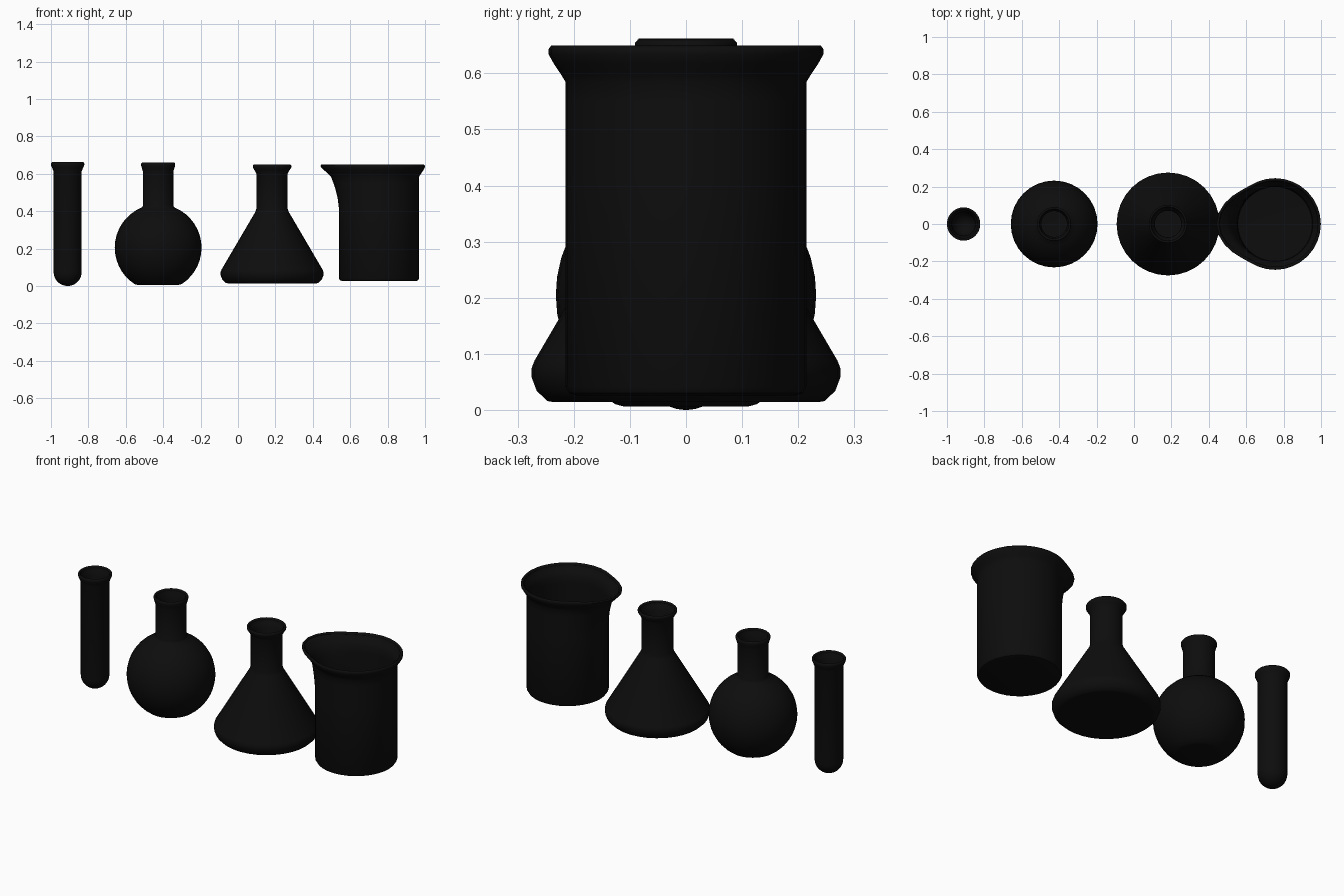
import bpy, bmesh, math

cube = bpy.data.objects.get("Cube")
if cube:
    bpy.data.objects.remove(cube, do_unlink=True)

COLOR = (0.004, 0.004, 0.004, 1)
black = bpy.data.materials.new("black glass")
black.use_nodes = True
black.diffuse_color = COLOR
black.node_tree.nodes["Principled BSDF"].inputs["Base Color"].default_value = COLOR

SIDES = 32


def arc(radius, center_z, start, end, steps):
    """Profile points on a circle, angles in degrees up from the horizontal."""
    angles = [math.radians(start + (end - start) * i / steps) for i in range(steps + 1)]
    return [(radius * math.cos(a), center_z + radius * math.sin(a)) for a in angles]


def flare(neck, lip, top):
    """Flared mouth with a softly rounded edge."""
    mid = (neck + lip) / 2
    return [(neck, top - 0.05), (mid, top - 0.032), (lip, top - 0.016),
            (lip, top - 0.006), (lip - 0.005, top)]


def vessel(name, x, profile, wall=0.012, bulge=None):
    """Spin a profile (radius, height) from the base centre up, then give it a wall."""
    bm = bmesh.new()
    pole = bm.verts.new((0, 0, profile[0][1]))
    rings = []
    for r, z in profile:
        ring = []
        for i in range(SIDES):
            a = math.tau * i / SIDES
            rr = r + (bulge(a, z) if bulge else 0)
            ring.append(bm.verts.new((rr * math.cos(a), rr * math.sin(a), z)))
        rings.append(ring)
    for i in range(SIDES):
        j = (i + 1) % SIDES
        bm.faces.new((pole, rings[0][j], rings[0][i]))
        for low, high in zip(rings, rings[1:]):
            bm.faces.new((low[i], low[j], high[j], high[i]))
    mesh = bpy.data.meshes.new(name)
    bm.to_mesh(mesh)
    bm.free()
    mesh.materials.append(black)
    ob = bpy.data.objects.new(name, mesh)
    ob.location.x = x
    bpy.context.collection.objects.link(ob)
    shell = ob.modifiers.new("wall", "SOLIDIFY")
    shell.thickness = wall
    shell.offset = -1
    bpy.ops.object.select_all(action="DESELECT")
    ob.select_set(True)
    bpy.context.view_layer.objects.active = ob
    bpy.ops.object.shade_smooth_by_angle(angle=math.radians(40))
    return ob


def spout(angle, z):
    """Pouring lip that pulls the upper wall out toward -x."""
    off = abs(angle - math.pi)
    reach = math.radians(62)
    if off >= reach or z < 0.42:
        return 0
    side = (0.5 + 0.5 * math.cos(math.pi * off / reach)) ** 1.1
    return 0.069 * min(1, (z - 0.42) / 0.225) ** 1.6 * side


# Test tube with a round bottom
vessel("test_tube", -0.911,
       arc(0.075, 0.075, -88, 0, 8) + flare(0.075, 0.089, 0.662))

# Round flask with a small flat base
vessel("round_flask", -0.427,
       [(0.11, 0.006)] + arc(0.232, 0.205, -57, 0, 7)
       + arc(0.232, 0.205, 8, 68, 7)
       + [(0.081, 0.43)] + flare(0.081, 0.091, 0.66))

# Conical flask
vessel("conical_flask", 0.182,
       [(0.235, 0.014), (0.247, 0.016), (0.266, 0.034), (0.275, 0.058),
        (0.275, 0.075), (0.27, 0.088), (0.09, 0.395), (0.083, 0.415)]
       + flare(0.083, 0.103, 0.65))

# Beaker with a pouring spout
vessel("beaker", 0.754,
       [(0.195, 0.026), (0.208, 0.03), (0.215, 0.042), (0.215, 0.42),
        (0.215, 0.47), (0.215, 0.515), (0.215, 0.55), (0.215, 0.585),
        (0.224, 0.6), (0.236, 0.618), (0.245, 0.634), (0.245, 0.643), (0.24, 0.65)],
       wall=0.014, bulge=spout)
